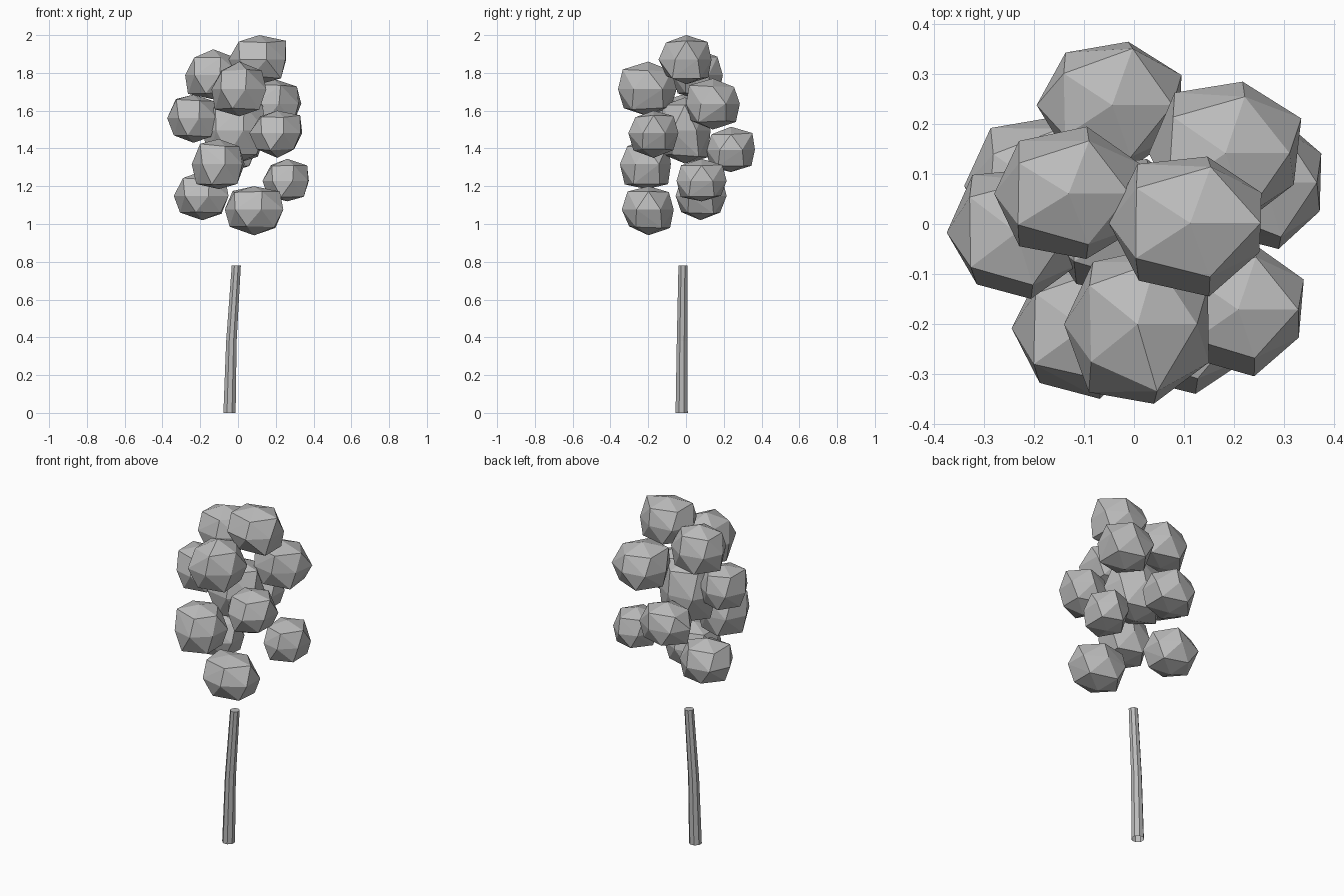
import bpy, bmesh, math, random
from mathutils import Vector

cube = bpy.data.objects.get("Cube")
if cube:
    bpy.data.objects.remove(cube, do_unlink=True)

random.seed(11)

# One plain grey for the whole tree
grey = bpy.data.materials.new("stone grey")
grey.use_nodes = True
colour = (0.5, 0.5, 0.5, 1)
grey.diffuse_color = colour
grey.node_tree.nodes["Principled BSDF"].inputs["Base Color"].default_value = colour


def add_object(name, bm):
    bmesh.ops.recalc_face_normals(bm, faces=bm.faces)
    mesh = bpy.data.meshes.new(name)
    bm.to_mesh(mesh)
    bm.free()
    mesh.materials.append(grey)
    obj = bpy.data.objects.new(name, mesh)
    bpy.context.collection.objects.link(obj)
    return obj


def ring(count, start, radius, z):
    return [Vector((radius * math.cos(start + math.tau * k / count),
                    radius * math.sin(start + math.tau * k / count), z))
            for k in range(count)]


def leaf_clump(name, low, high):
    """Rough triangulated ball with a seven-sided girth, set between two corners."""
    points = [Vector((0, 0, 1)), Vector((0, 0, -1))]
    points += ring(5, 0, 0.82, 0.72) + ring(7, math.pi, 1, 0) + ring(5, math.pi, 0.82, -0.72)
    points = [p * random.uniform(0.93, 1.07) for p in points]
    bm = bmesh.new()
    for p in points:
        place = []
        for axis in range(3):
            values = [q[axis] for q in points]
            t = (p[axis] - min(values)) / (max(values) - min(values))
            place.append(low[axis] + t * (high[axis] - low[axis]))
        bm.verts.new(place)
    bmesh.ops.convex_hull(bm, input=bm.verts[:])
    return add_object(name, bm)


def trunk(rings, sides=8):
    """Tapered, slightly bent pole, open at the foot, through (x, y, z, radius) rings."""
    bm = bmesh.new()
    loops = []
    for x, y, z, r in rings:
        loops.append([bm.verts.new(p + Vector((x, y, z)))
                      for p in ring(sides, math.pi / sides, r, 0)])
    for a, b in zip(loops, loops[1:]):
        for k in range(sides):
            n = (k + 1) % sides
            bm.faces.new((a[k], a[n], b[n], b[k]))
    bm.faces.new(loops[-1])
    return add_object("trunk", bm)


trunk([(-0.045, -0.023, 0, 0.035), (-0.035, -0.021, 0.38, 0.03), (-0.009, -0.016, 0.78, 0.026)])

# Leaf clumps from the crown down: low corner, high corner
clumps = {
    "top": ((-0.05, -0.145, 1.74), (0.255, 0.135, 2.0)),
    "upper_right": ((-0.28, -0.07, 1.66), (0.02, 0.195, 1.925)),
    "upper_front": ((-0.14, -0.36, 1.57), (0.15, -0.05, 1.86)),
    "upper_back_left": ((0.03, 0.0, 1.5), (0.335, 0.285, 1.77)),
    "middle_right": ((-0.375, -0.15, 1.43), (-0.11, 0.11, 1.685)),
    "centre": ((-0.19, -0.15, 1.32), (0.15, 0.13, 1.67)),
    "middle_front_left": ((0.06, -0.305, 1.35), (0.34, -0.04, 1.6)),
    "middle_back": ((-0.195, 0.11, 1.275), (0.095, 0.365, 1.515)),
    "lower_front_right": ((-0.245, -0.35, 1.185), (0.035, -0.08, 1.45)),
    "lower_left": ((0.13, -0.05, 1.12), (0.375, 0.215, 1.345)),
    "lower_right": ((-0.34, -0.055, 1.02), (-0.05, 0.215, 1.28)),
    "bottom_front": ((-0.07, -0.34, 0.94), (0.24, -0.065, 1.2)),
}
for place, (low, high) in clumps.items():
    leaf_clump("leaf_clump_" + place, low, high)
